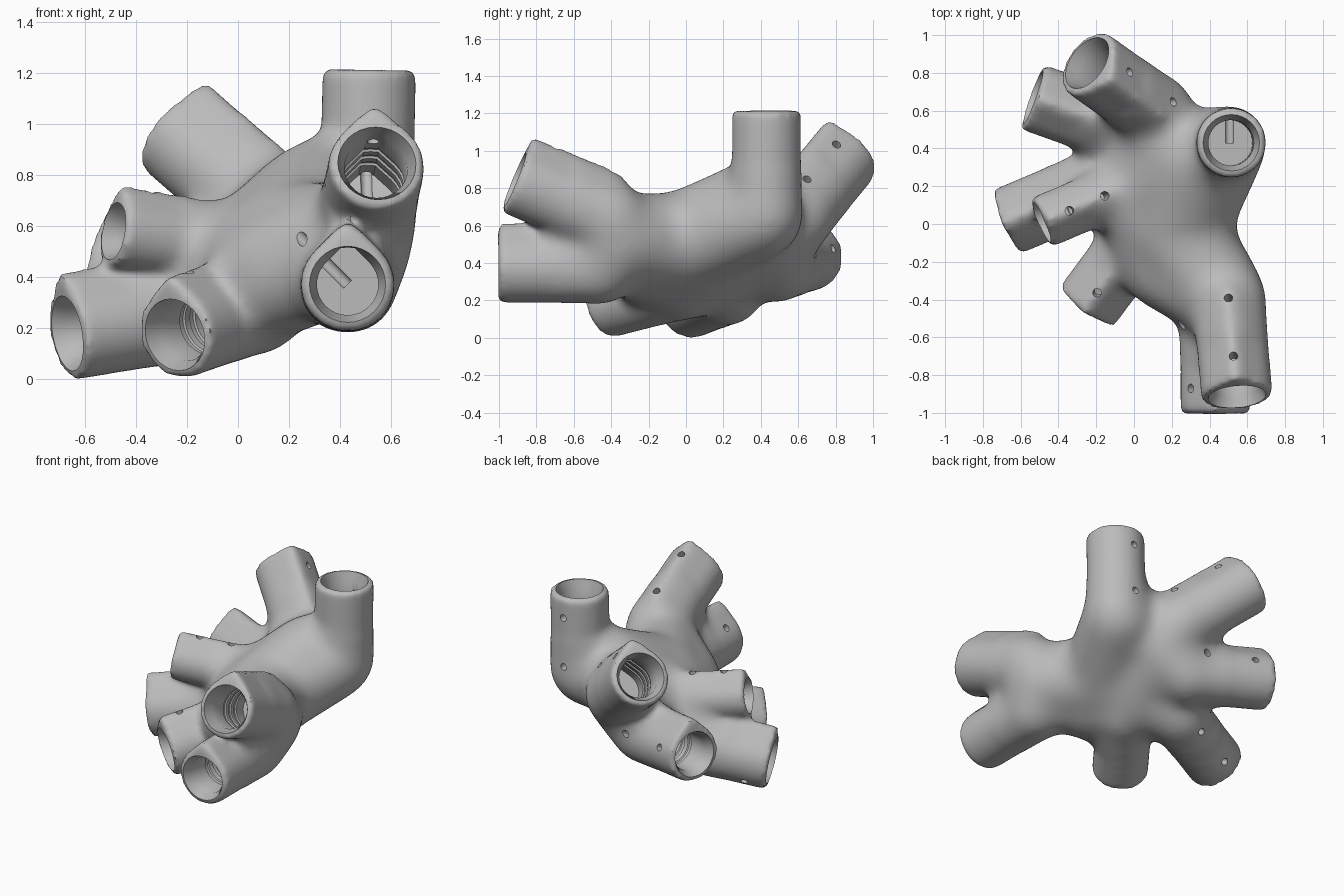
import bpy, bmesh, math
from mathutils import Vector, Matrix

if "Cube" in bpy.data.objects:
    bpy.data.objects.remove(bpy.data.objects["Cube"])

UP = Vector((0, 0, 1))
# Each arm: end centre, outward direction, radius, socket depth, side of the pin holes
ARMS = [
    ((.515, .43, 1.21), (.02, 0, 1), .18, .47, (0, 1, 0)),
    ((.43, -1, .372), (0, -1, 0), .18, .47, (-.7, 0, .7)),
    ((.545, -.91, .845), (.08, -.92, .38), .185, .47, (0, 0, 1)),
    ((-.245, -.43, .175), (-.58, -.78, -.2), .173, .45, (0, 0, 1)),
    ((-.665, .015, .18), (-.9, -.38, -.15), .18, .47, (.2, .8, -.5)),
    ((-.485, .01, .58), (-.9, -.38, .15), .137, .34, (0, 0, 1)),
    ((-.53, .67, .438), (-.92, .33, .1), .178, .47, (.3, .9, .3)),
    ((-.245, .85, .965), (-.66, .47, .57), .185, .47, (.6, .1, .7)),
]
# Hub: lumps joined by tapered links
HUB = [((.44, -.36, .53), .25), ((.22, -.03, .5), .28), ((.47, .4, .65), .232),
       ((.06, .14, .43), .28), ((.12, .44, .53), .24), ((.18, -.22, .42), .25),
       ((.32, .34, .7), .25)]
LINKS = [(0, 1), (1, 2), (1, 3), (3, 4), (2, 6), (4, 6), (3, 6), (0, 5), (3, 5), (1, 6)]


def new_object(name, bm):
    bmesh.ops.recalc_face_normals(bm, faces=bm.faces[:])
    mesh = bpy.data.meshes.new(name)
    bm.to_mesh(mesh)
    bm.free()
    obj = bpy.data.objects.new(name, mesh)
    bpy.context.collection.objects.link(obj)
    return obj


def frame(origin, axis):
    """Matrix with local z along the axis and local y as near to up as possible."""
    z = Vector(axis).normalized()
    side = UP.cross(z)
    x = side.normalized() if side.length > .1 else Vector((1, 0, 0))
    y = z.cross(x).normalized()
    x = y.cross(z)
    m = Matrix((x, y, z)).transposed().to_4x4()
    m.translation = Vector(origin)
    return m


def stack(bm, matrix, rings, sides=32):
    """Closed tube through (height, radius, peak) rings; peak > 1 makes a teardrop."""
    loops = []
    for h, r, peak in rings:
        loop = []
        for i in range(sides):
            a = 2 * math.pi * i / sides
            c, s = math.cos(a), math.sin(a)
            k = 1
            if peak > 1 and s > .7072:
                k = min(peak / s, math.sqrt(2) / (s + abs(c)))
            loop.append(bm.verts.new(matrix @ Vector((c * r * k, s * r * k, h))))
        loops.append(loop)
    for low, high in zip(loops, loops[1:]):
        for i in range(sides):
            j = (i + 1) % sides
            bm.faces.new((low[i], low[j], high[j], high[i]))
    bm.faces.new(loops[0][::-1])
    bm.faces.new(loops[-1])


def link(bm, p, r, q, s):
    """Tapered capsule between two balls."""
    part = bmesh.new()
    for c, rad in ((p, r), (q, s)):
        bmesh.ops.create_icosphere(part, subdivisions=3, radius=rad,
                                   matrix=Matrix.Translation(Vector(c)))
    hull = bmesh.ops.convex_hull(part, input=part.verts[:])
    junk = [v for v in hull["geom_interior"] if isinstance(v, bmesh.types.BMVert)]
    bmesh.ops.delete(part, geom=junk, context="VERTS")
    temp = bpy.data.meshes.new("temp")
    part.to_mesh(temp)
    part.free()
    bm.from_mesh(temp)
    bpy.data.meshes.remove(temp)


def activate(obj):
    bpy.ops.object.select_all(action="DESELECT")
    obj.select_set(True)
    bpy.context.view_layer.objects.active = obj


def fuse(obj, voxel, iterations):
    """Melt overlapping shells into one softened skin."""
    remesh = obj.modifiers.new("fuse", "REMESH")
    remesh.mode = "VOXEL"
    remesh.voxel_size = voxel
    smooth = obj.modifiers.new("soften", "SMOOTH")
    smooth.factor = .5
    smooth.iterations = iterations
    activate(obj)
    for name in ("fuse", "soften"):
        bpy.ops.object.modifier_apply(modifier=name)


# Soft hub with wide fillets, then crisp teardrop arms over it
hub_bm, arm_bm = bmesh.new(), bmesh.new()
for end, axis, r, _, _ in ARMS:
    d = Vector(axis).normalized()
    root = Vector(end) - d * .54
    peak = 1 if d.z > .9 else 1.33
    m = frame(end, axis)
    stack(hub_bm, m, [(-.55, r + .015, peak), (-.2, r + .015, peak)])
    stack(arm_bm, m, [(-.44, r + .005, peak), (.006, r + .005, peak)])
    near, rad = min(HUB, key=lambda n: (Vector(n[0]) - root).length)
    link(hub_bm, root, r + .025, near, rad)
for a, b in LINKS:
    link(hub_bm, *HUB[a], *HUB[b])
body = new_object("hub_connector", hub_bm)
arms = new_object("arms", arm_bm)
fuse(body, .024, 50)
arms.select_set(True)
bpy.ops.object.join()
fuse(body, .018, 16)

# Teardrop sockets with round flared mouths, and pin holes reaching the floor
socket_bm, pin_bm = bmesh.new(), bmesh.new()
for end, axis, r, deep, hint in ARMS:
    bore, wide = r * .67, r * .71
    peak = 1 if axis[2] > .9 else 1.2
    rings = [(-deep, bore, peak)]
    for h in (.8, .65, .5):
        low = -deep * h
        rings += [(low, bore, peak), (low + .005, wide, peak),
                  (low + .03, wide, peak), (low + .035, bore, peak)]
    rings += [(-.05, bore, peak), (0, r * .83, 1), (.1, r * .83, 1)]
    stack(socket_bm, frame(end, axis), rings)
    d = Vector(axis).normalized()
    side = (Vector(hint) - d * d.dot(Vector(hint))).normalized()
    for depth in (.13, deep - .005):
        stack(pin_bm, frame(Vector(end) - d * depth, side),
              [(0, .023, 1), (r * 1.9, .023, 1)], sides=16)

for cutter in (new_object("socket_cutter", socket_bm), new_object("pin_cutter", pin_bm)):
    cutter.hide_render = True
    cut = body.modifiers.new("cut", "BOOLEAN")
    cut.operation = "DIFFERENCE"
    cut.solver = "EXACT"
    cut.object = cutter
    activate(body)
    bpy.ops.object.modifier_apply(modifier="cut")
    bpy.data.objects.remove(cutter)

# Single grey material
grey = bpy.data.materials.new("plain grey")
grey.use_nodes = True
colour = (.5, .5, .5, 1)
grey.diffuse_color = colour
grey.node_tree.nodes["Principled BSDF"].inputs["Base Color"].default_value = colour
body.data.materials.clear()
body.data.materials.append(grey)
for poly in body.data.polygons:
    poly.material_index = 0
bpy.ops.object.shade_smooth_by_angle(angle=math.radians(35))
